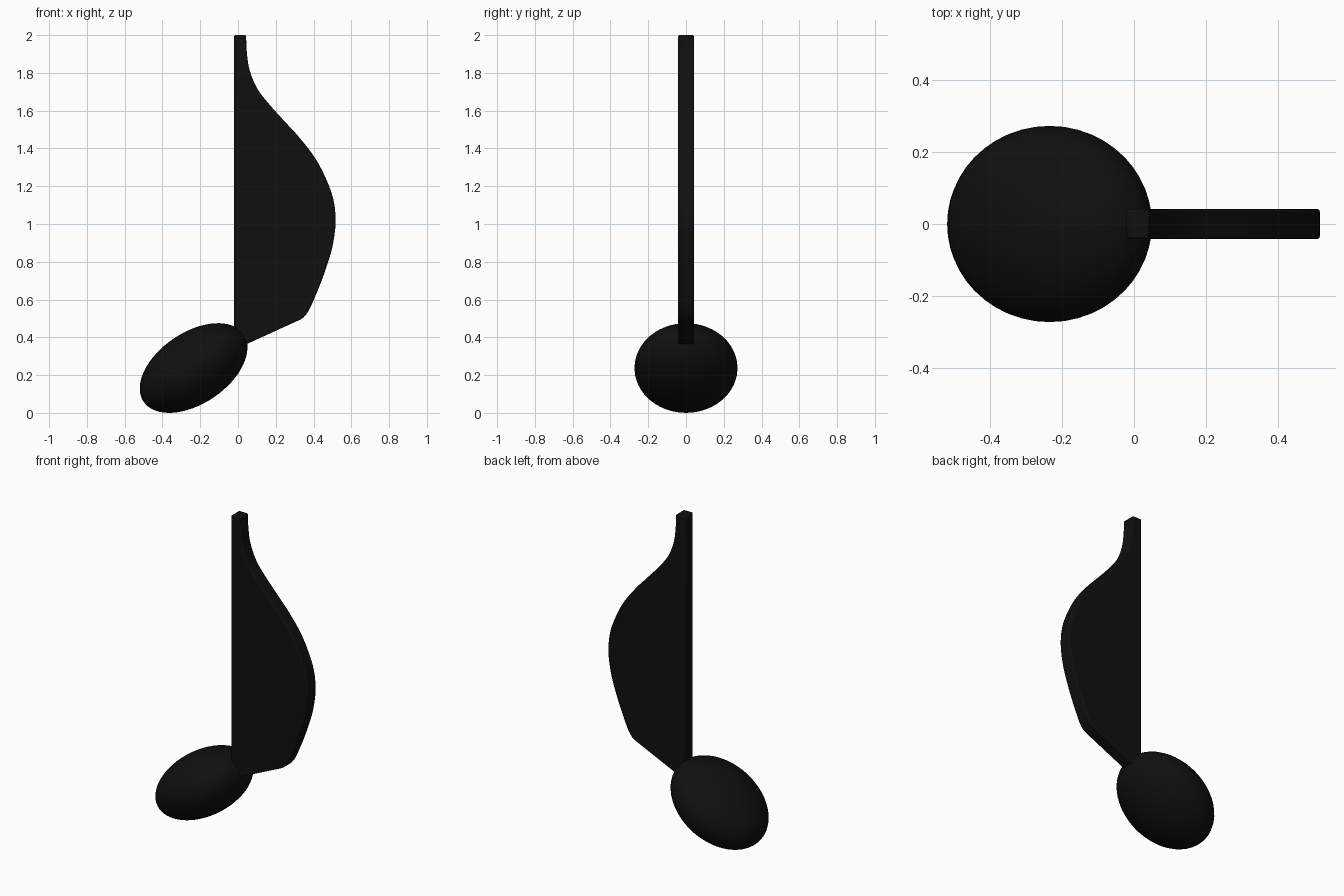
import bpy, bmesh, math
from mathutils import Vector

if "Cube" in bpy.data.objects:
    bpy.data.objects.remove(bpy.data.objects["Cube"])

black = bpy.data.materials.new("black")
black.diffuse_color = (0.005, 0.005, 0.005, 1)
black.use_nodes = True
black.node_tree.nodes["Principled BSDF"].inputs["Base Color"].default_value = black.diffuse_color


def finish(ob, angle):
    ob.data.materials.append(black)
    bpy.ops.object.select_all(action='DESELECT')
    ob.select_set(True)
    bpy.context.view_layer.objects.active = ob
    bpy.ops.object.shade_smooth_by_angle(angle=math.radians(angle))


def smooth_path(pts, steps=3):
    """Catmull-Rom curve through the points."""
    p = [Vector(q) for q in pts]
    p = [2 * p[0] - p[1]] + p + [2 * p[-1] - p[-2]]
    out = []
    for a, b, c, d in zip(p, p[1:], p[2:], p[3:]):
        for i in range(steps):
            t = i / steps
            out.append(0.5 * (2 * b + (c - a) * t + (2 * a - 5 * b + 4 * c - d) * t * t
                              + (3 * b - a - 3 * c + d) * t ** 3))
    return out + [p[-2]]


# Note head: flattened ellipsoid, tilted upward towards the stem
bpy.ops.mesh.primitive_uv_sphere_add(segments=48, ring_count=32, radius=1,
                                     location=(-0.235, 0, 0.2375),
                                     rotation=(0, math.radians(-34), 0))
head = bpy.context.object
head.name = "note_head"
head.scale = (0.3195, 0.273, 0.1885)
finish(head, 60)

# Stem and flag: one outline in the xz plane, extruded along y
flag_edge = smooth_path([(0.347, 0.505), (0.378, 0.548), (0.431, 0.67), (0.473, 0.786),
                         (0.502, 0.89), (0.517, 1.013), (0.505, 1.13), (0.468, 1.235),
                         (0.41, 1.347), (0.325, 1.458), (0.262, 1.527), (0.167, 1.632),
                         (0.1, 1.72), (0.06, 1.82), (0.046, 1.92), (0.043, 2.0)])
outline = [(-0.021, 2.0), (-0.021, 0.33), (0.04, 0.33), (0.043, 0.363), (0.33, 0.494)]
outline += [tuple(v) for v in flag_edge]

half = 0.042
bm = bmesh.new()
face = bm.faces.new([bm.verts.new((x, -half, z)) for x, z in outline])
ret = bmesh.ops.extrude_face_region(bm, geom=[face])
bmesh.ops.translate(bm, vec=(0, 2 * half, 0),
                    verts=[g for g in ret["geom"] if isinstance(g, bmesh.types.BMVert)])
bmesh.ops.recalc_face_normals(bm, faces=bm.faces)
mesh = bpy.data.meshes.new("stem_and_flag")
bm.to_mesh(mesh)
bm.free()
stem = bpy.data.objects.new("stem_and_flag", mesh)
bpy.context.collection.objects.link(stem)
finish(stem, 35)
bevel = stem.modifiers.new("soft_edges", 'BEVEL')
bevel.width = 0.007
bevel.segments = 2
bevel.limit_method = 'ANGLE'
bevel.angle_limit = math.radians(50)
